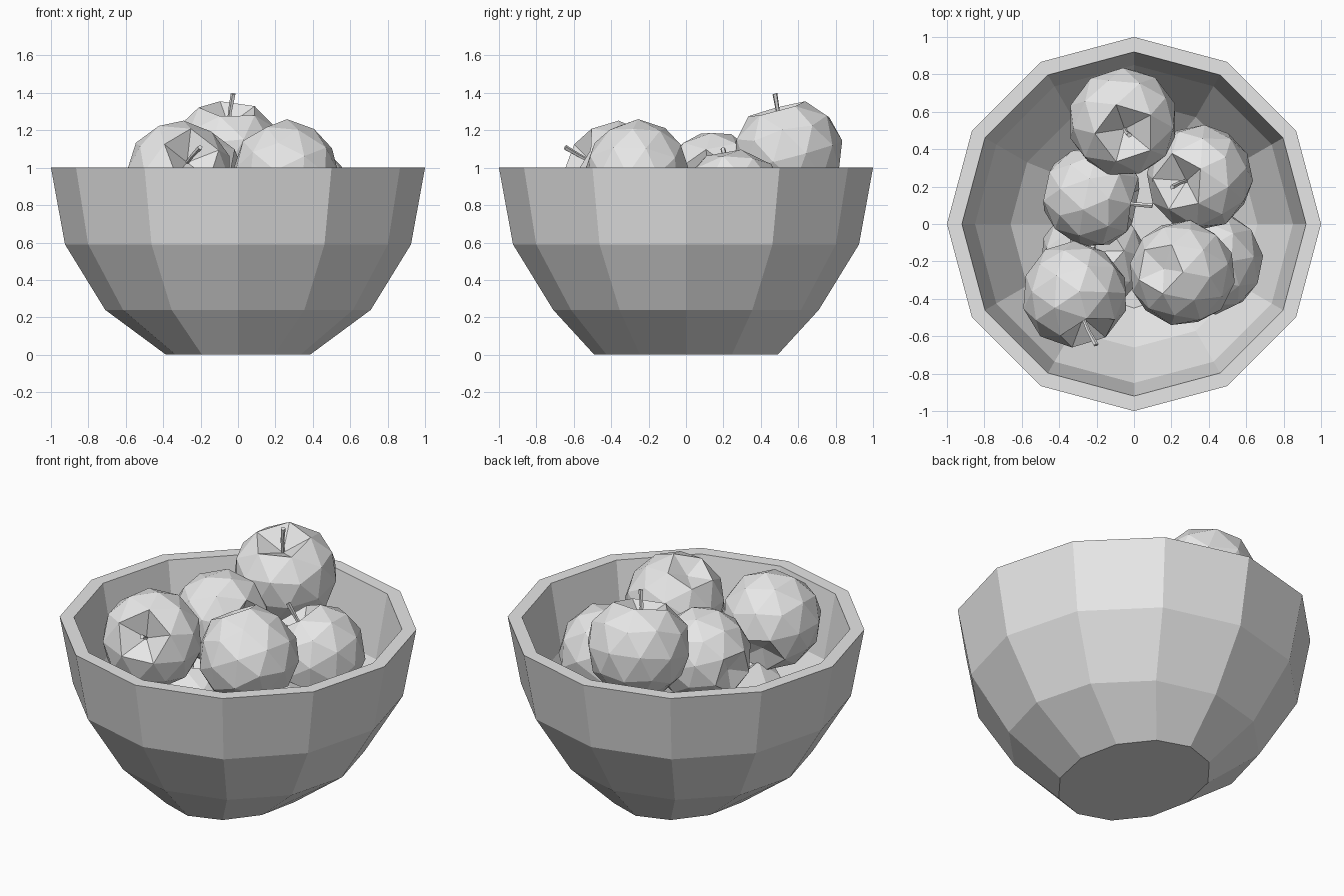
import bpy, bmesh, math
from mathutils import Vector, Matrix

cube = bpy.data.objects.get("Cube")
if cube:
    bpy.data.objects.remove(cube, do_unlink=True)

grey = bpy.data.materials.new("plain grey")
grey.use_nodes = True
GREY = (0.8, 0.8, 0.8, 1)
grey.diffuse_color = GREY
grey.node_tree.nodes["Principled BSDF"].inputs["Base Color"].default_value = GREY


def add_object(name, bm, matrix=Matrix()):
    bmesh.ops.recalc_face_normals(bm, faces=bm.faces[:])
    mesh = bpy.data.meshes.new(name)
    bm.to_mesh(mesh)
    bm.free()
    mesh.materials.append(grey)
    obj = bpy.data.objects.new(name, mesh)
    obj.matrix_world = matrix
    bpy.context.collection.objects.link(obj)
    return obj


def loft(name, rings, sides, matrix=Matrix()):
    """Skin rings of (x radius, y radius, centre) and cap both ends."""
    bm = bmesh.new()
    loops = []
    for rx, ry, centre in rings:
        angles = [math.tau * i / sides for i in range(sides)]
        loops.append([bm.verts.new(Vector(centre) + Vector((rx * math.cos(a), ry * math.sin(a), 0)))
                      for a in angles])
    for low, high in zip(loops, loops[1:]):
        for i in range(sides):
            j = (i + 1) % sides
            bm.faces.new((low[i], low[j], high[j], high[i]))
    bm.faces.new(loops[0][::-1])
    bm.faces.new(loops[-1])
    return add_object(name, bm, matrix)


# Bowl: outer wall up, flat rim, inner wall down to the floor
wall = [(0.385, 0.49, 0), (0.71, 0.71, 0.24), (0.925, 0.925, 0.59), (1, 1, 1),
        (0.92, 0.92, 1), (0.85, 0.85, 0.61), (0.66, 0.66, 0.29), (0.36, 0.45, 0.07)]
loft("bowl", [(rx, ry, (0, 0, z)) for rx, ry, z in wall], 12)


# Faceted apple: ball with sunken poles, narrowing towards its underside
def apple(name, centre, axis, radius=0.285, spin=0, stem=True):
    bm = bmesh.new()
    bmesh.ops.create_icosphere(bm, subdivisions=2, radius=radius)
    for v in bm.verts:
        height = v.co.z / radius
        if abs(height) > 0.95:
            v.co.z *= 0.55 if height > 0 else 0.7
        else:
            taper = 1 + 0.08 * height
            v.co.x *= taper
            v.co.y *= taper
    turn = Vector(axis).to_track_quat('Z', 'Y').to_matrix().to_4x4()
    place = Matrix.Translation(centre) @ turn @ Matrix.Rotation(spin, 4, 'Z')
    add_object(name, bm, place)
    if stem:
        path = [(0, 0, 0.14), (0.004, 0, 0.24), (0.018, 0, 0.335)]
        loft(name + "_stem", [(r, r, p) for r, p in zip((0.01, 0.011, 0.014), path)], 5, place)


apple("back_apple", (-0.06, 0.55, 1.07), (0.06, -0.25, 0.95), 0.295, 0.4)
apple("left_middle_apple", (-0.23, 0.15, 0.92), (0.95, -0.2, 0.1), 0.275, 0.3)
apple("right_back_apple", (0.36, 0.25, 0.81), (-0.5, -0.12, 0.85), 0.285, 0.6)
apple("left_front_apple", (-0.32, -0.37, 0.96), (0.3, -0.84, 0.43), 0.285, 0.2)
apple("right_front_apple", (0.25, -0.26, 0.98), (0.45, -0.1, -0.88), 0.285, 0.9, stem=False)
apple("lower_right_apple", (0.4, -0.21, 0.55), (0.3, 0.5, -0.6), 0.285, 0.1, stem=False)
apple("lower_left_apple", (-0.22, -0.18, 0.52), (0.03, 0.2, 0.95), 0.285, 0.7)
